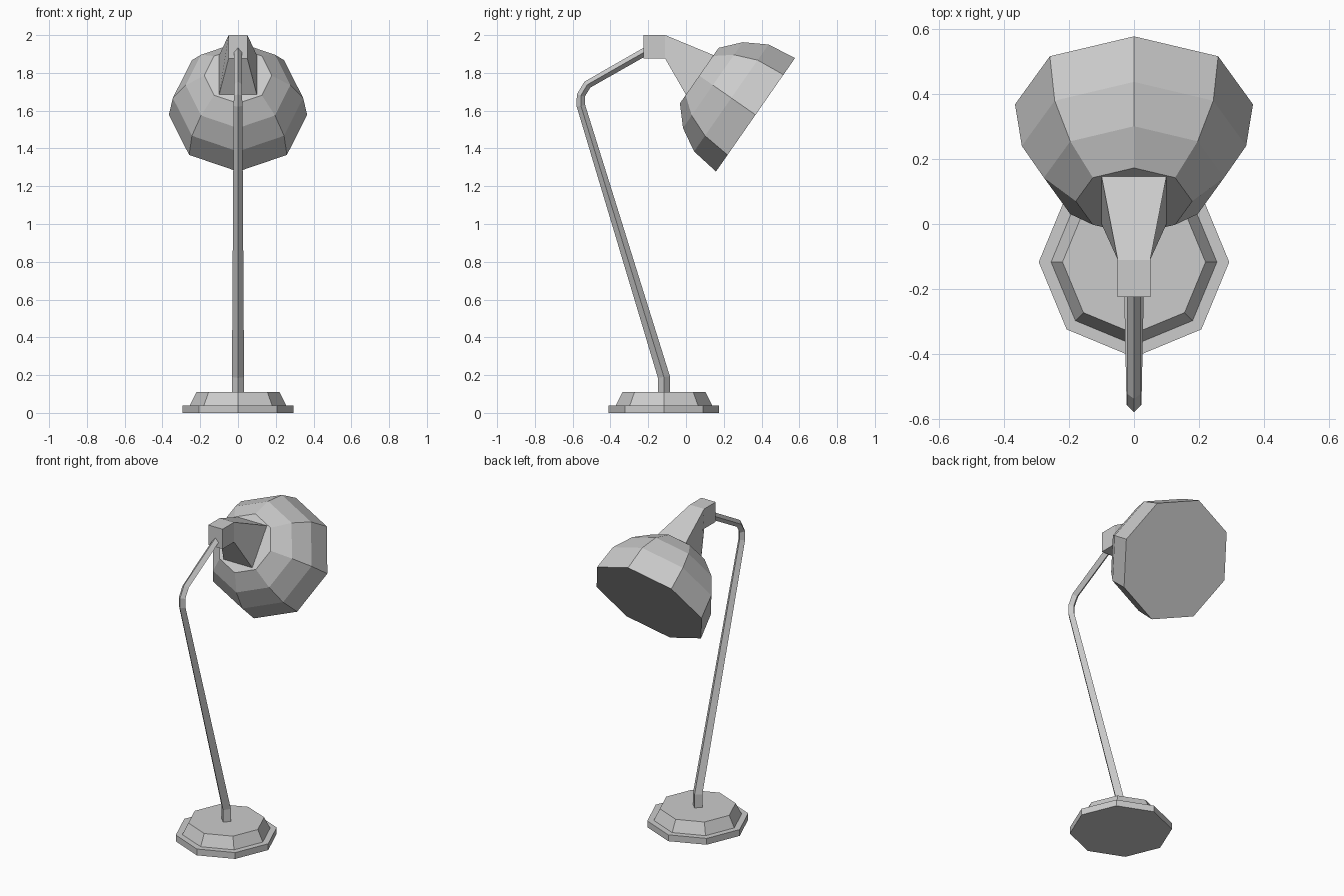
import bpy, bmesh
from math import sin, cos, tau
from mathutils import Vector

if "Cube" in bpy.data.objects:
    bpy.data.objects.remove(bpy.data.objects["Cube"])

X = Vector((1, 0, 0))


def ring(center, sides, radius, up):
    """Regular polygon in the plane of X and up, with a corner on the up axis."""
    return [center + radius * (sin(tau * i / sides) * X + cos(tau * i / sides) * up)
            for i in range(sides)]


def loft(name, rings):
    """Skin matching rings with quads and cap both ends."""
    bm = bmesh.new()
    loops = [[bm.verts.new(p) for p in r] for r in rings]
    n = len(loops[0])
    for a, b in zip(loops, loops[1:]):
        for i in range(n):
            j = (i + 1) % n
            bm.faces.new((a[i], a[j], b[j], b[i]))
    bm.faces.new(loops[0])
    bm.faces.new(loops[-1])
    bmesh.ops.recalc_face_normals(bm, faces=bm.faces)
    mesh = bpy.data.meshes.new(name)
    bm.to_mesh(mesh)
    bm.free()
    obj = bpy.data.objects.new(name, mesh)
    bpy.context.collection.objects.link(obj)
    return obj


# Stepped octagonal base
BASE_Y = -0.117
Y = Vector((0, 1, 0))
loft("base", [ring(Vector((0, BASE_Y, z)), 8, r, Y)
              for r, z in ((0.293, 0), (0.293, 0.04), (0.255, 0.04), (0.22, 0.11))])

# Bent, tapering four-sided stem: y, z, radius
path = [(BASE_Y, 0.10, 0.032), (BASE_Y, 0.19, 0.032), (-0.556, 1.625, 0.023),
        (-0.557, 1.68, 0.022), (-0.522, 1.738, 0.022), (-0.215, 1.913, 0.022)]
pts = [Vector((0, y, z)) for y, z, r in path]
stem = []
for i, p in enumerate(pts):
    before = (p - pts[i - 1]).normalized() if i else Vector()
    after = (pts[i + 1] - p).normalized() if i + 1 < len(pts) else Vector()
    tangent = (before + after).normalized()
    stem.append(ring(p, 4, path[i][2], X.cross(tangent)))
loft("stem", stem)

# Tilted shade: axis points back from the rim towards the neck
axis = Vector((0, -0.821, 0.572)).normalized()
up = Vector((0, 0.572, 0.821)).normalized()
rim = Vector((0, 0.368, 1.578))
loft("shade", [ring(rim + axis * d, 8, r, up)
               for d, r in ((0, 0.366), (0.156, 0.345), (0.275, 0.277), (0.363, 0.179))])


# Joint block flaring into the neck that holds the shade
def rect(half_width, low, high):
    return [Vector((x, *p)) for x, p in ((-half_width, low), (half_width, low),
                                         (half_width, high), (-half_width, high))]


loft("neck", [rect(0.05, (-0.225, 1.875), (-0.225, 2.0)),
              rect(0.05, (-0.11, 1.875), (-0.11, 2.0)),
              rect(0.10, (0.0, 1.684), (0.148, 1.893))])
